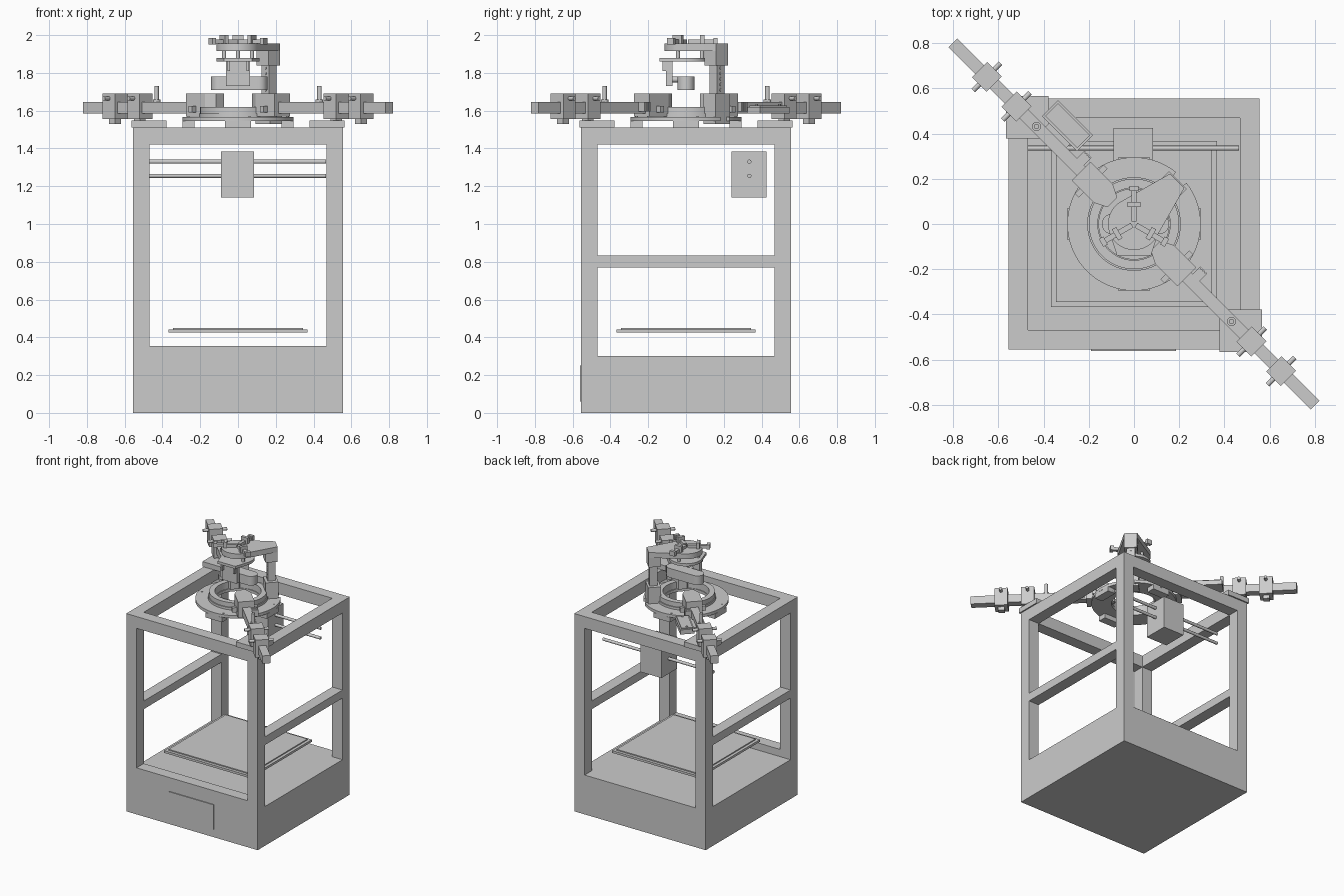
import bpy, bmesh, math
from mathutils import Matrix, Vector

if "Cube" in bpy.data.objects:
    bpy.data.objects.remove(bpy.data.objects["Cube"])


def finish(name, bm, angle=0, smooth=False):
    bmesh.ops.recalc_face_normals(bm, faces=bm.faces)
    bm.transform(Matrix.Rotation(math.radians(angle), 4, 'Z'))
    me = bpy.data.meshes.new(name)
    bm.to_mesh(me)
    bm.free()
    ob = bpy.data.objects.new(name, me)
    bpy.context.collection.objects.link(ob)
    if smooth:
        bpy.ops.object.select_all(action='DESELECT')
        ob.select_set(True)
        bpy.context.view_layer.objects.active = ob
        bpy.ops.object.shade_smooth_by_angle(angle=math.radians(30))
    return ob


def prism(name, pts, z0, z1, angle=0, smooth=False):
    bm = bmesh.new()
    f = bm.faces.new([bm.verts.new((x, y, z0)) for x, y in pts])
    r = bmesh.ops.extrude_face_region(bm, geom=[f])
    vs = [v for v in r['geom'] if isinstance(v, bmesh.types.BMVert)]
    bmesh.ops.translate(bm, vec=(0, 0, z1 - z0), verts=vs)
    return finish(name, bm, angle, smooth)


def box(name, x, y, z, angle=0):
    return prism(name, [(x[0], y[0]), (x[1], y[0]), (x[1], y[1]), (x[0], y[1])], z[0], z[1], angle)


def arc(r, a0, a1, n=32, cx=0, cy=0):
    return [(cx + r * math.cos(math.radians(a0 + (a1 - a0) * i / n)),
             cy + r * math.sin(math.radians(a0 + (a1 - a0) * i / n))) for i in range(n + 1)]


def rod(name, p, q, r, angle=0, n=20):
    p, q = Vector(p), Vector(q)
    d = q - p
    m = Matrix.Translation((p + q) / 2) @ d.to_track_quat('Z', 'Y').to_matrix().to_4x4()
    bm = bmesh.new()
    bmesh.ops.create_cone(bm, cap_ends=True, segments=n, radius1=r, radius2=r, depth=d.length, matrix=m)
    return finish(name, bm, angle, True)


def tube(name, ri, ro, z0, z1, a0=0, a1=360, n=72):
    # ring of rectangular section, optionally with a gap
    bm = bmesh.new()
    full = a1 - a0 >= 360
    rings = []
    for i in range(n if full else n + 1):
        a = math.radians(a0 + (a1 - a0) * i / n)
        rings.append([bm.verts.new((r * math.cos(a), r * math.sin(a), z))
                      for r, z in ((ri, z0), (ro, z0), (ro, z1), (ri, z1))])
    for i in range(n):
        A, B = rings[i], rings[(i + 1) % len(rings)]
        for k in range(4):
            bm.faces.new((A[k], A[(k + 1) % 4], B[(k + 1) % 4], B[k]))
    if not full:
        bm.faces.new(rings[0])
        bm.faces.new(rings[-1])
    return finish(name, bm, 0, True)


# Frame: base, posts and rails
S, I = 0.555, 0.468
box("base", (-S, S), (-S, S), (0, 0.30))
box("base_front_lip", (-I, I), (-S, -I), (0.30, 0.355))
box("base_door", (-0.19, 0.185), (-0.562, -S), (0.06, 0.25))
for sx in (-1, 1):
    xs = sorted((sx * S, sx * I))
    for sy in (-1, 1):
        box("corner_post", xs, sorted((sy * S, sy * I)), (0.30, 1.42))
    box("side_mid_rail", xs, (-I, I), (0.77, 0.832))
    box("top_side_rail", xs, (-S, S), (1.42, 1.51))
    box("top_cross_rail", (-I, I), xs, (1.42, 1.51))

# Print bed
box("bed_lower", (-0.367, 0.367), (-0.367, 0.367), (0.425, 0.442))
box("bed_upper", (-0.345, 0.345), (-0.345, 0.345), (0.442, 0.45))

# Carriage on two rods
box("carriage", (-0.09, 0.085), (0.24, 0.425), (1.14, 1.385))
for z in (1.255, 1.33):
    rod("carriage_rod", (-0.47, 0.335, z), (0.465, 0.335, z), 0.011)

# Central ring stage
tube("stage_plate", 0.155, 0.295, 1.545, 1.567, 51, 398)
tube("stage_collar", 0.16, 0.2, 1.56, 1.62)
tube("stage_collar_rim", 0.19, 0.207, 1.56, 1.585)
for a in range(0, 360, 90):
    box("stage_foot", (0.23, 0.293), (-0.07, 0.07), (1.51, 1.546), a)
    rod("stage_screw", (0.268, 0, 1.56), (0.268, 0, 1.57), 0.008, a + 13, 12)

# Column carrying the head
box("column_base", (0.185, 0.275), (-0.055, 0.055), (1.53, 1.69), 45)
box("column", (0.205, 0.26), (-0.028, 0.028), (1.69, 1.85), 45)
box("column_head", (0.185, 0.27), (-0.045, 0.045), (1.84, 1.93), 45)
for i in range(5):
    rod("column_hole", (0.202, 0, 1.71 + i * 0.029), (0.263, 0, 1.71 + i * 0.029), 0.009, 45, 14)

# Head: tapered arm plate, lower plate, hanging bracket
prism("head_arm", [(0.27, -0.045), (0.27, 0.045)] + arc(0.115, 70, 290), 1.915, 1.955, 45, True)
prism("head_lower_plate", arc(0.115, -25, 205) + [(-0.075, -0.14), (0.075, -0.14)], 1.86, 1.88, 0, True)
box("head_bracket", (-0.063, 0.063), (-0.105, -0.072), (1.73, 1.86))
for x in (-0.055, 0.045):
    box("bracket_gusset", (x, x + 0.012), (-0.125, -0.1), (1.81, 1.86))
rod("bracket_pin", (0, -0.08, 1.765), (0, -0.04, 1.765), 0.015)
prism("sensor_bar", arc(0.045, 90, 270, 20, -0.097) + arc(0.045, -90, 90, 20, 0.11), 1.71, 1.78, 0, True)

# Three clamps on top of the head
for a in (90, 210, 330):
    box("clamp_rail", (0.01, 0.165), (-0.012, 0.012), (1.955, 1.977), a)
    box("clamp_block", (0.075, 0.097), (-0.028, 0.028), (1.95, 2.0), a)
    box("clamp_end", (0.145, 0.168), (-0.02, 0.02), (1.95, 1.985), a)
    rod("clamp_spacer", (0.085, 0, 1.88), (0.085, 0, 1.915), 0.011, a)

# Two diagonal arms; s flips the side parts
for a, s in ((-45, 1), (135, -1)):
    def ys(p, q):
        return sorted((s * p, s * q))
    prism("arm_inner_block", [(0.135, -0.03), (0.19, -0.058), (0.33, -0.058), (0.33, 0.058),
                              (0.19, 0.058), (0.135, 0.03)], 1.57, 1.69, a)
    box("arm_beam", (0.33, 1.132), (-0.028, 0.028), (1.585, 1.645), a)
    box("arm_side_tab", (0.255, 0.28), (-0.09, 0.09), (1.59, 1.625), a)
    for i in range(4):
        box("arm_knob_rib", (0.34 + i * 0.012, 0.348 + i * 0.012), ys(0.028, 0.075), (1.595, 1.645), a)
    box("arm_knob_core", (0.34, 0.38), ys(0.02, 0.068), (1.60, 1.64), a)
    rod("arm_peg", (0.61, 0, 1.64), (0.61, 0, 1.73), 0.012, a)
    rod("arm_peg_foot", (0.61, 0, 1.64), (0.61, 0, 1.66), 0.02, a)
    for u in (0.735, 0.92):
        box("arm_clamp", (u - 0.046, u + 0.046), (-0.048, 0.048), (1.555, 1.69), a)
        box("arm_clamp_foot", (u - 0.022, u + 0.022), (-0.022, 0.022), (1.53, 1.555), a)
        rod("arm_clamp_pin", (u, -0.085, 1.665), (u, 0.085, 1.665), 0.011, a)
    # Plate bolting the arm to the frame corner
    c = [(sx, -sy) for sx, sy in ((0.378, 0.378), (0.565, 0.378), (0.565, 0.565), (0.378, 0.565))]
    prism("corner_plate", [(s * x, s * y) for x, y in c], 1.51, 1.548)

# Electronics slab beside the back left arm
box("arm_box", (0.405, 0.625), (-0.15, -0.05), (1.585, 1.62), 135)
box("arm_box_lid", (0.415, 0.615), (-0.14, -0.06), (1.62, 1.628), 135)
box("arm_box_bracket", (0.45, 0.58), (-0.06, -0.02), (1.59, 1.61), 135)
for u in (0.43, 0.6):
    rod("arm_box_screw", (u, -0.1, 1.62), (u, -0.1, 1.634), 0.008, 135, 12)
